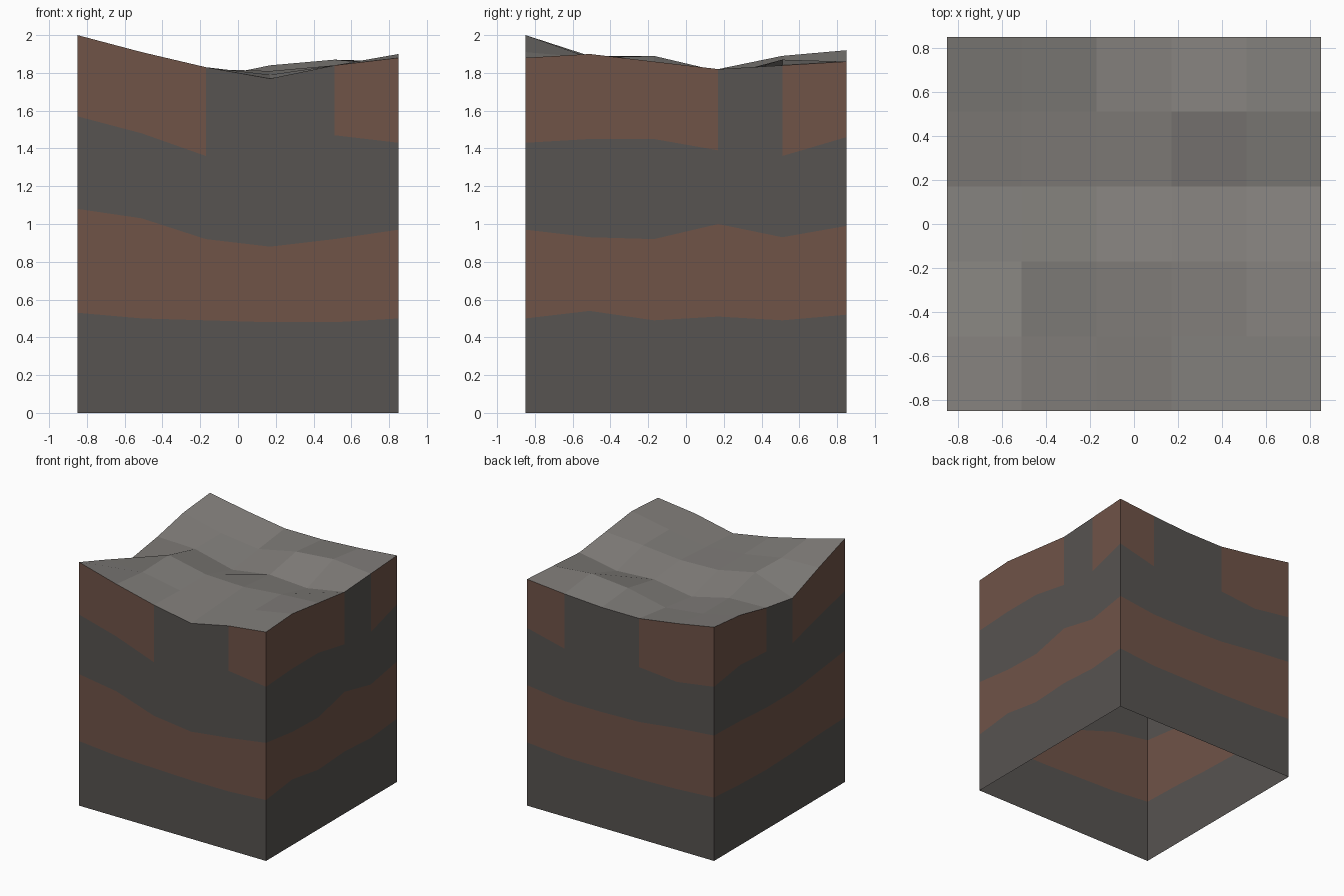
import bpy
import bmesh

cube = bpy.data.objects.get("Cube")
if cube:
    bpy.data.objects.remove(cube, do_unlink=True)

CELLS = 5
HALF = 0.85
STEP = 2 * HALF / CELLS


def make_material(name, colour):
    material = bpy.data.materials.new(name)
    material.use_nodes = True
    rgba = (*colour, 1.0)
    material.diffuse_color = rgba
    material.node_tree.nodes["Principled BSDF"].inputs["Base Color"].default_value = rgba
    return material


def make_object(name, bm, materials):
    mesh = bpy.data.meshes.new(name)
    bm.to_mesh(mesh)
    bm.free()
    for material in materials:
        mesh.materials.append(material)
    obj = bpy.data.objects.new(name, mesh)
    bpy.context.collection.objects.link(obj)
    return obj


def node_position(column, row, height):
    """Grid node at a height given in hundredths."""
    return (column * STEP - HALF, row * STEP - HALF, height / 100)


stone_grey = make_material("light grey stone", (0.225, 0.213, 0.2))
dark_rock = make_material("dark grey rock", (0.095, 0.087, 0.082))
red_clay = make_material("red brown clay", (0.16, 0.087, 0.064))

# Ground heights, rows from front to back
ground = [
    [200, 191, 183, 177, 184, 188],
    [189, 188, 182, 179, 184, 190],
    [177, 189, 182, 181, 184, 186],
    [182, 181, 173, 178, 176, 182],
    [189, 181, 177, 184, 187, 184],
    [192, 186, 181, 181, 183, 186],
]

# Uneven faceted ground surface
bm = bmesh.new()
nodes = [[bm.verts.new(node_position(column, row, height))
          for column, height in enumerate(heights)]
         for row, heights in enumerate(ground)]
for row in range(CELLS):
    for column in range(CELLS):
        bm.faces.new((nodes[row][column], nodes[row][column + 1],
                      nodes[row + 1][column + 1], nodes[row + 1][column]))
make_object("ground_surface", bm, [stone_grey])

# Walk round the rim: front, left side, back, right side
span = range(CELLS)
rim = [(k, 0) for k in span]
rim += [(CELLS, k) for k in span]
rim += [(CELLS - k, CELLS) for k in span]
rim += [(0, CELLS - k) for k in span]

# Wavy strata boundaries along the rim, bottom to top
strata = [
    [0] * len(rim),
    [53, 50, 49, 48, 48, 50, 54, 49, 51, 49, 52, 49, 49, 49, 50, 52, 50, 49, 50, 52],
    [108, 103, 92, 88, 92, 97, 93, 92, 100, 93, 99, 95, 95, 96, 100, 103, 102, 100, 100, 104],
    [157, 148, 136, 140, 147, 143, 145, 145, 139, 136, 146, 138, 139, 141, 138, 143, 148, 146, 140, 149],
    [ground[row][column] for column, row in rim],
]
rock_gaps = {2, 3, 8, 11, 12, 17}  # wall cells where rock reaches the top

# Open-bottomed walls with alternating rock and clay bands
bm = bmesh.new()
rings = [[bm.verts.new(node_position(column, row, height))
          for (column, row), height in zip(rim, level)]
         for level in strata]
top_band = len(strata) - 2
for band in range(len(strata) - 1):
    for cell in range(len(rim)):
        following = (cell + 1) % len(rim)
        face = bm.faces.new((rings[band][cell], rings[band][following],
                             rings[band + 1][following], rings[band + 1][cell]))
        is_gap = band == top_band and cell in rock_gaps
        face.material_index = 0 if is_gap else band % 2
make_object("strata_walls", bm, [dark_rock, red_clay])
